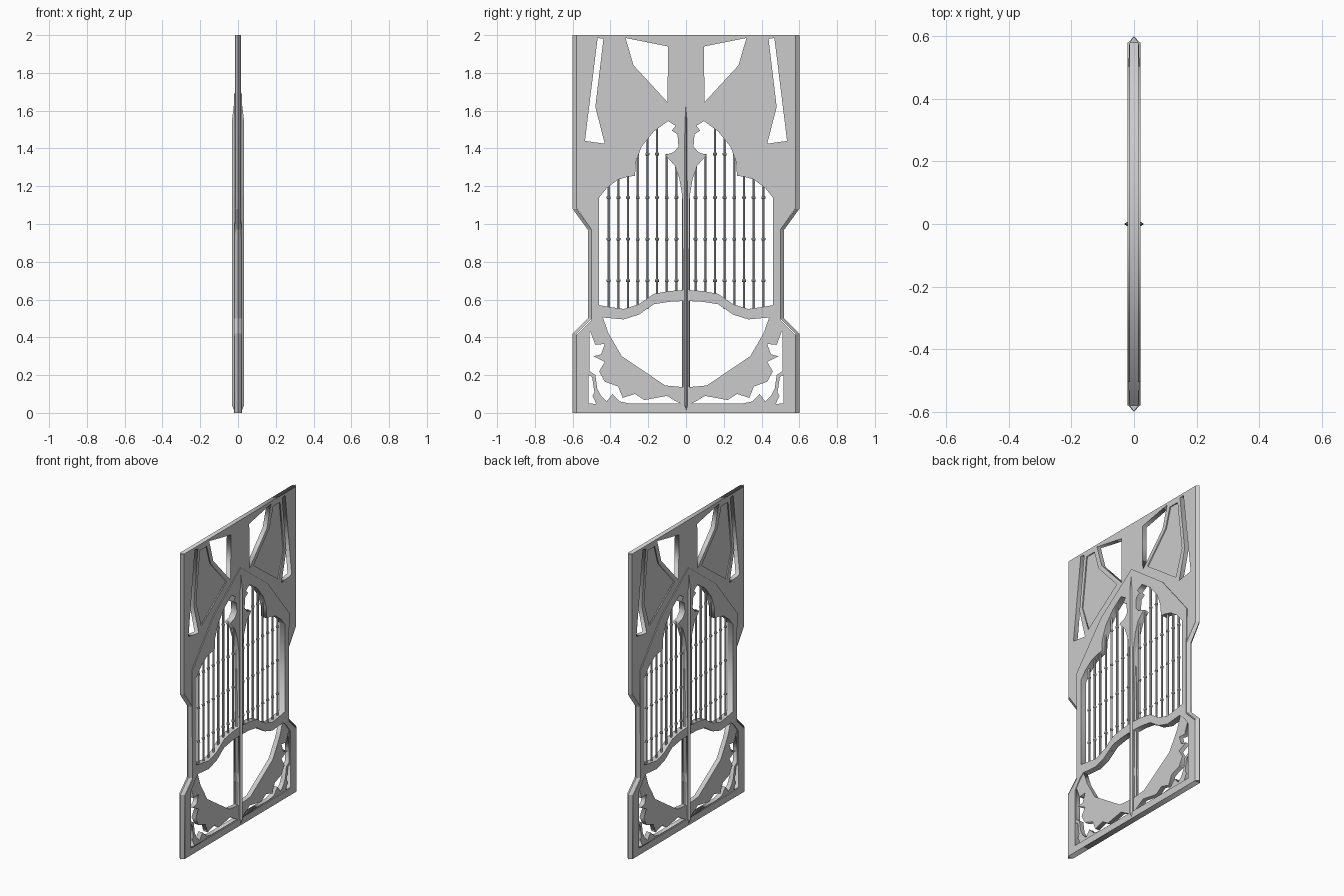
import bpy, bmesh, math


def flip(pts):
    return [(-y, z) for y, z in pts][::-1]


def plate(name, loops, half):
    """Filled flat outline with holes, in the YZ plane, thickness 2*half."""
    cu = bpy.data.curves.new(name, 'CURVE')
    cu.dimensions = '2D'
    cu.fill_mode = 'BOTH'
    cu.extrude = half
    for pts in loops:
        s = cu.splines.new('POLY')
        s.points.add(len(pts) - 1)
        for p, (y, z) in zip(s.points, pts):
            p.co = (y, z, 0, 1)
        s.use_cyclic_u = True
    ob = bpy.data.objects.new(name, cu)
    ob.rotation_euler = (math.pi / 2, 0, math.pi / 2)
    bpy.context.collection.objects.link(ob)
    bpy.ops.object.select_all(action='DESELECT')
    ob.select_set(True)
    bpy.context.view_layer.objects.active = ob
    bpy.ops.object.convert(target='MESH')
    return ob


def both(holes):
    return [h for p in holes for h in (p, flip(p))]


def loft(name, rings):
    bm = bmesh.new()
    rows = [[bm.verts.new(c) for c in r] for r in rings]
    n = len(rows[0])
    for a, b in zip(rows, rows[1:]):
        for i in range(n):
            j = (i + 1) % n
            bm.faces.new((a[i], a[j], b[j], b[i]))
    bm.faces.new(rows[0])
    bm.faces.new(rows[-1])
    finish(name, bm)


def finish(name, bm):
    bmesh.ops.recalc_face_normals(bm, faces=bm.faces)
    me = bpy.data.meshes.new(name)
    bm.to_mesh(me)
    bm.free()
    ob = bpy.data.objects.new(name, me)
    bpy.context.collection.objects.link(ob)
    return ob


# Gate frame: base, waist and pointed arch, with cusped openings
frame = [(0.58, 0), (0.58, 0.41), (0.5, 0.49), (0.5, 0.97), (0.505, 1.2),
         (0.28, 1.48), (0, 1.69)]
arch_hole = [(0.015, 0.65), (0.09, 0.645), (0.17, 0.63), (0.25, 0.575), (0.33, 0.55),
             (0.40, 0.56), (0.46, 0.57), (0.46, 1.14), (0.42, 1.19), (0.36, 1.235),
             (0.31, 1.25), (0.27, 1.255), (0.265, 1.33), (0.235, 1.41), (0.17, 1.49),
             (0.095, 1.545), (0.055, 1.52), (0.075, 1.495), (0.045, 1.475),
             (0.04, 1.41), (0.065, 1.38), (0.11, 1.365), (0.06, 1.31), (0.035, 1.24),
             (0.02, 1.15)]
lower_hole = [(0.015, 0.045), (0.515, 0.045), (0.515, 0.42), (0.47, 0.48), (0.44, 0.505),
              (0.33, 0.495), (0.25, 0.52), (0.17, 0.575), (0.09, 0.588), (0.015, 0.592)]
plate("gate_frame", [frame + flip(frame)[1:]] + both([arch_hole, lower_hole]), 0.02)

# Leaf tracery in the lower corners
leaf = [(0, 0.03), (0.53, 0.03), (0.53, 0.43), (0.47, 0.49), (0.44, 0.505), (0.41, 0.42),
        (0.34, 0.30), (0.11, 0.145), (0, 0.135)]
scroll = [(0.03, 0.05), (0.30, 0.05), (0.35, 0.06), (0.39, 0.10), (0.42, 0.06),
          (0.45, 0.09), (0.47, 0.13), (0.48, 0.20), (0.51, 0.22), (0.51, 0.44),
          (0.48, 0.36), (0.43, 0.365), (0.45, 0.31), (0.49, 0.30), (0.43, 0.27),
          (0.46, 0.22), (0.43, 0.165), (0.36, 0.14), (0.335, 0.08), (0.27, 0.10),
          (0.22, 0.068), (0.10, 0.09), (0.06, 0.065)]
corner = [(0.515, 0.05), (0.475, 0.047), (0.495, 0.09), (0.485, 0.11), (0.497, 0.19),
          (0.515, 0.2)]
plate("leaf_tracery", [leaf + flip(leaf)] + both([scroll, corner]), 0.015)

# Upper panel with angular windows and recessed fields
upper = [(0, 1.66), (0.27, 1.455), (0.485, 1.2), (0.485, 0.97), (0.5, 0.97),
         (0.58, 1.085), (0.58, 2), (0, 2)]
window = [(0.095, 1.94), (0.32, 1.985), (0.278, 1.84), (0.098, 1.645)]
slit = [(0.437, 1.98), (0.468, 1.985), (0.535, 1.44), (0.43, 1.425), (0.48, 1.62)]
field = [(0.345, 1.96), (0.415, 1.96), (0.455, 1.63), (0.40, 1.46), (0.14, 1.65),
         (0.305, 1.83)]
plate("upper_panel", [upper + flip(upper)] + both([window, slit, field]), 0.015)
for side, pts in (("left", flip(field)), ("right", field)):
    plate("recessed_field_" + side, [pts], 0.008)

# Pointed outer edges
edge = [(0.6, 0, 0.02), (0.6, 0.42, 0.02), (0.52, 0.5, 0.02), (0.52, 0.97, 0.018),
        (0.6, 1.08, 0.015), (0.6, 2, 0.015)]
for s in (-1, 1):
    loft("outer_edge", [[(-t, s * (y - 0.021), z), (0, s * y, z), (t, s * (y - 0.021), z)]
                        for y, z, t in edge])

# Centre post with diamond section and pointed ends
post = [(0, 0.015, 0.002), (0.04, 0.032, 0.022), (1.15, 0.032, 0.022),
        (1.55, 0.032, 0.014), (1.69, 0.014, 0.001)]
loft("centre_post", [[(rx, 0, z), (0, ry, z), (-rx, 0, z), (0, -ry, z)]
                     for z, rx, ry in post])

# Bars with small knots
tops = [1.33, 1.37, 1.51, 1.47, 1.40, 1.26, 1.245, 1.21]
bars, knots = bmesh.new(), bmesh.new()
for s in (-1, 1):
    for i, top in enumerate(tops):
        y = s * (0.051 + i * 0.0512)
        bot = 0.63 if i < 3 else 0.55
        rows = [[bars.verts.new((0.007 * math.cos(k * math.pi / 3),
                                 y + 0.007 * math.sin(k * math.pi / 3), z))
                 for k in range(6)] for z in (bot, top)]
        for k in range(6):
            j = (k + 1) % 6
            bars.faces.new((rows[0][k], rows[0][j], rows[1][j], rows[1][k]))
        for z in [0.70, 0.92, 1.14] + ([1.37] if i in (2, 3) else []):
            r = bmesh.ops.create_icosphere(knots, subdivisions=1, radius=0.012)
            bmesh.ops.translate(knots, verts=r['verts'], vec=(0, y, z))
finish("bars", bars)
finish("bar_knots", knots)
